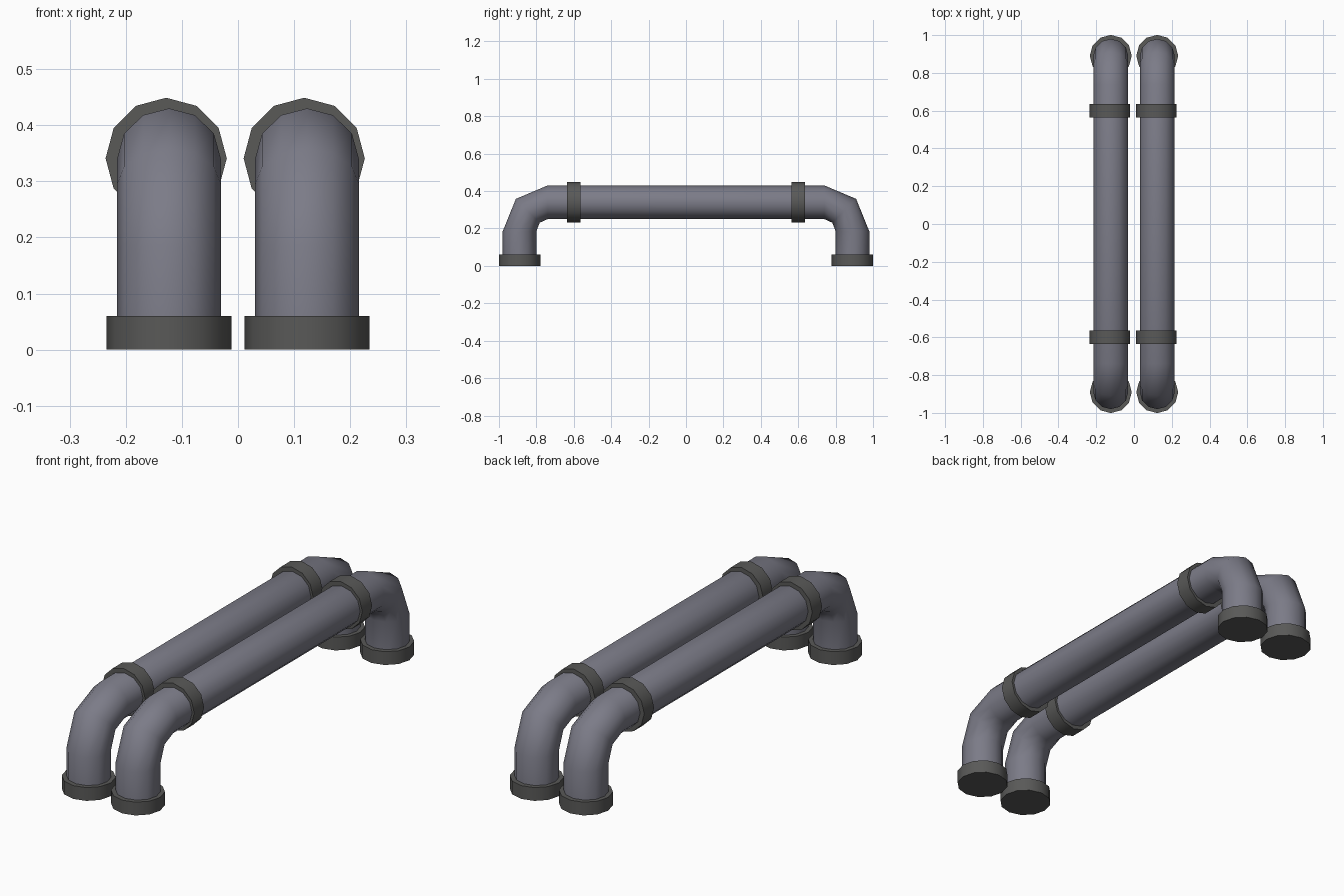
import bpy, bmesh
from math import sin, cos, pi, radians

if "Cube" in bpy.data.objects:
    bpy.data.objects.remove(bpy.data.objects["Cube"])

SIDES = 12


def material(name, rgb):
    m = bpy.data.materials.new(name)
    m.diffuse_color = (*rgb, 1)
    m.use_nodes = True
    m.node_tree.nodes["Principled BSDF"].inputs["Base Color"].default_value = m.diffuse_color
    return m


PIPE = material("pipe_grey", (0.2, 0.2, 0.245))
COLLAR = material("collar_grey", (0.1, 0.1, 0.097))


def pipe(name, x):
    # Sweep a 12-sided section along legs, two-segment elbows and the long run
    path = [(-0.89, 0.02, pi)]
    path += [(-0.74 + 0.15 * cos(a), 0.185 + 0.155 * sin(a), a)
             for a in (pi, pi * 0.75, pi * 0.5)]
    path += [(-y, z, pi - a) for y, z, a in reversed(path)]
    bm = bmesh.new()
    rings = []
    for y, z, a in path:
        ring = []
        for i in range(SIDES):
            t = 2 * pi * i / SIDES
            r = 0.09 * cos(t)
            ring.append(bm.verts.new((x + 0.0925 * sin(t), y + r * cos(a), z + r * sin(a))))
        rings.append(ring)
    for r0, r1 in zip(rings, rings[1:]):
        for i in range(SIDES):
            j = (i + 1) % SIDES
            bm.faces.new((r0[i], r0[j], r1[j], r1[i])).smooth = True
    bm.faces.new(rings[0])
    bm.faces.new(rings[-1])
    bmesh.ops.recalc_face_normals(bm, faces=bm.faces)
    me = bpy.data.meshes.new(name)
    bm.to_mesh(me)
    bm.free()
    me.materials.append(PIPE)
    bpy.context.collection.objects.link(bpy.data.objects.new(name, me))


def collar(name, loc, radius, depth, rot=(0, 0, 0)):
    bpy.ops.mesh.primitive_cylinder_add(vertices=SIDES, radius=radius, depth=depth,
                                        location=loc, rotation=rot)
    ob = bpy.context.object
    ob.name = name
    ob.data.materials.append(COLLAR)
    bpy.ops.object.shade_smooth_by_angle(angle=radians(40))


for side, x in (("left", -0.123), ("right", 0.123)):
    pipe(f"{side}_pipe", x)
    for end, s in (("front", -1), ("back", 1)):
        # Foot flange on the ground and clamp ring around the long run
        collar(f"{side}_{end}_foot", (x, s * 0.89, 0.03), 0.111, 0.06)
        collar(f"{side}_{end}_ring", (x - 0.005, s * 0.6, 0.341), 0.108, 0.07, (pi / 2, 0, 0))
